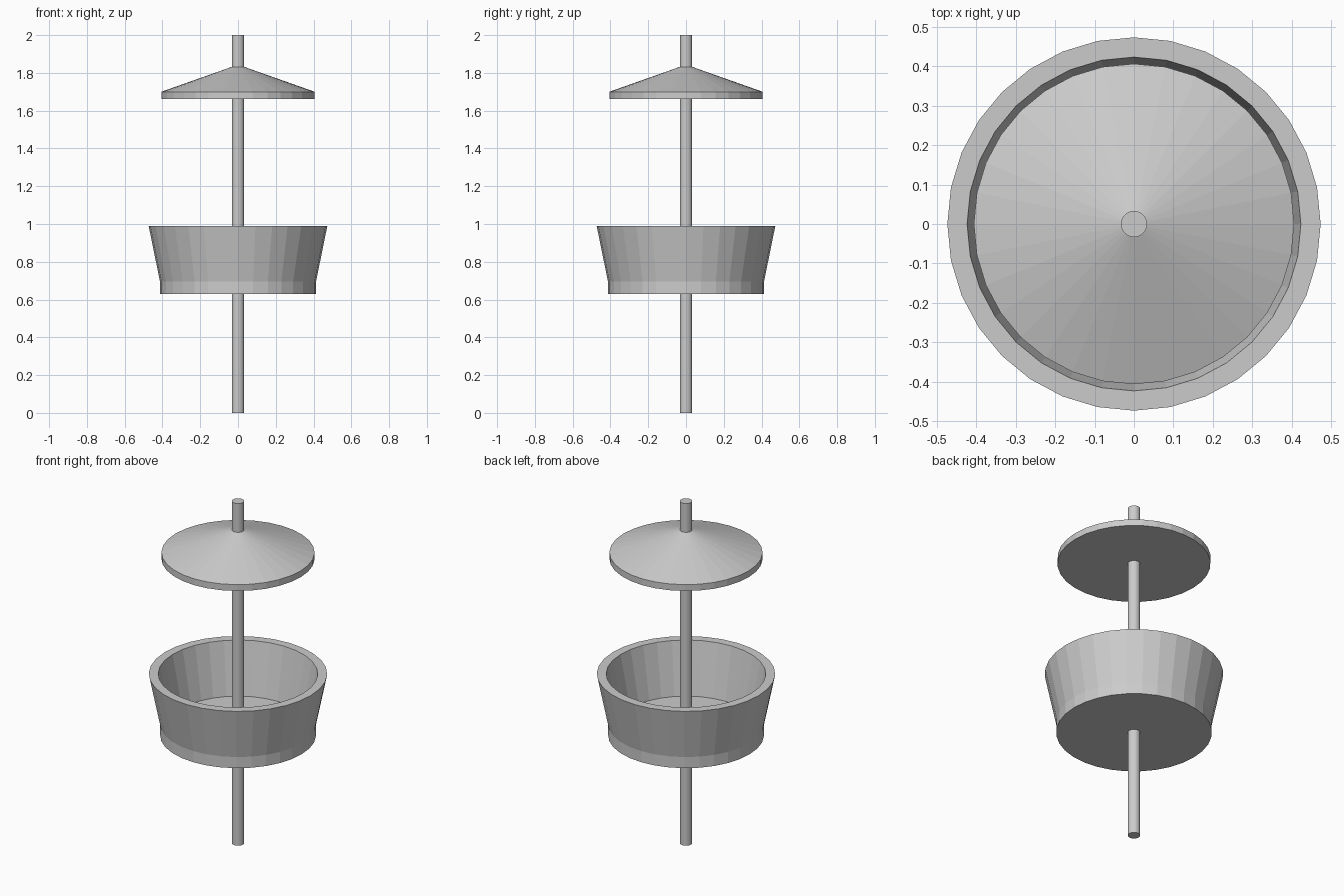
import bpy, bmesh
from math import sin, cos, pi

if "Cube" in bpy.data.objects:
    bpy.data.objects.remove(bpy.data.objects["Cube"])

SIDES = 32


def lathe(name, profile):
    """Revolve an (r, z) profile around z; the end rings are capped when r > 0."""
    bm = bmesh.new()
    rings = [[bm.verts.new((r * cos(2 * pi * i / SIDES), r * sin(2 * pi * i / SIDES), z))
              for i in range(SIDES)] for r, z in profile]
    for a, b in zip(rings, rings[1:]):
        for i in range(SIDES):
            j = (i + 1) % SIDES
            bm.faces.new((a[i], a[j], b[j], b[i]))
    bm.faces.new(rings[0][::-1])
    bm.faces.new(rings[-1])
    bmesh.ops.recalc_face_normals(bm, faces=bm.faces)
    mesh = bpy.data.meshes.new(name)
    bm.to_mesh(mesh)
    bm.free()
    obj = bpy.data.objects.new(name, mesh)
    bpy.context.collection.objects.link(obj)
    return obj


# Central pole
lathe("pole", [(0.033, 0), (0.033, 2.0)])

# Open bowl: outer wall, rim, inner wall, floor
lathe("bowl", [(0.413, 0.63), (0.413, 0.695), (0.473, 0.99),
               (0.423, 0.99), (0.363, 0.69)])

# Conical roof with a short vertical edge
lathe("roof", [(0.406, 1.663), (0.406, 1.70), (0.03, 1.833)])
